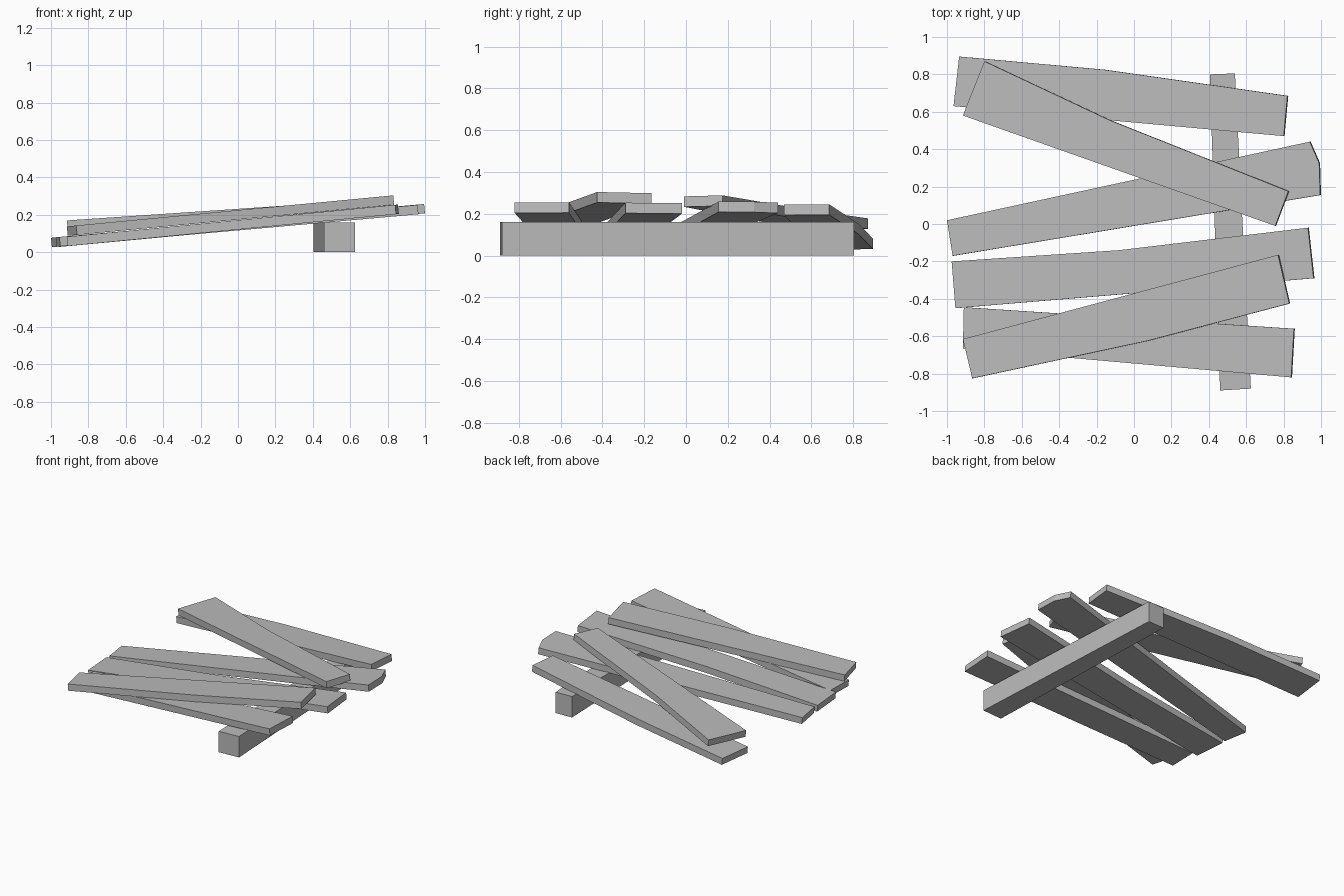
import bpy
import bmesh

cube = bpy.data.objects.get("Cube")
if cube:
    bpy.data.objects.remove(cube, do_unlink=True)

# Single plain grey for all the timber
grey = bpy.data.materials.new("weathered_grey")
grey.use_nodes = True
colour = (0.5, 0.5, 0.5, 1)
grey.diffuse_color = colour
grey.node_tree.nodes["Principled BSDF"].inputs["Base Color"].default_value = colour


def board(name, outline, left_top, right_top, thickness=0.05, lean=0.005):
    """Extrude a plan outline whose top slopes evenly from its left to right end."""
    xs = [x for x, y in outline]
    low, span = min(xs), max(xs) - min(xs)
    bm = bmesh.new()
    top, bottom = [], []
    for x, y in outline:
        z = left_top + (right_top - left_top) * (x - low) / span
        top.append(bm.verts.new((x, y, z)))
        bottom.append(bm.verts.new((x + lean, y, z - thickness)))
    bm.faces.new(top)
    bm.faces.new(bottom[::-1])
    for i in range(len(top)):
        j = (i + 1) % len(top)
        bm.faces.new((top[i], bottom[i], bottom[j], top[j]))
    bmesh.ops.recalc_face_normals(bm, faces=bm.faces[:])
    mesh = bpy.data.meshes.new(name)
    bm.to_mesh(mesh)
    bm.free()
    mesh.materials.append(grey)
    obj = bpy.data.objects.new(name, mesh)
    bpy.context.collection.objects.link(obj)
    return obj


# Square beam lying on the ground, propping up one end of the planks
board("support_beam",
      [(0.405, 0.8), (0.46, -0.89), (0.625, -0.88), (0.54, 0.805)],
      0.16, 0.16, thickness=0.16, lean=0)

# Lower layer of planks resting on the beam
board("back_plank",
      [(-0.935, 0.895), (-0.965, 0.63), (0.8, 0.47), (0.82, 0.685), (-0.16, 0.825)],
      0.078, 0.245)
board("middle_plank",
      [(-1, 0.02), (-0.97, -0.17), (0.995, 0.155), (0.99, 0.325), (0.94, 0.44)],
      0.077, 0.258)
board("centre_front_plank",
      [(-0.975, -0.2), (-0.955, -0.45), (0.96, -0.29), (0.93, -0.02), (-0.08, -0.14)],
      0.08, 0.253)
board("front_plank",
      [(-0.91, -0.445), (-0.915, -0.665), (0.84, -0.82), (0.855, -0.56)],
      0.083, 0.255)

# Upper planks laid askew over the others
board("back_top_plank",
      [(-0.8, 0.87), (-0.915, 0.58), (0.755, -0.01), (0.825, 0.175), (-0.13, 0.555)],
      0.17, 0.288)
board("front_top_plank",
      [(-0.915, -0.615), (-0.865, -0.825), (0.07, -0.625), (0.83, -0.425), (0.77, -0.165)],
      0.138, 0.304)
